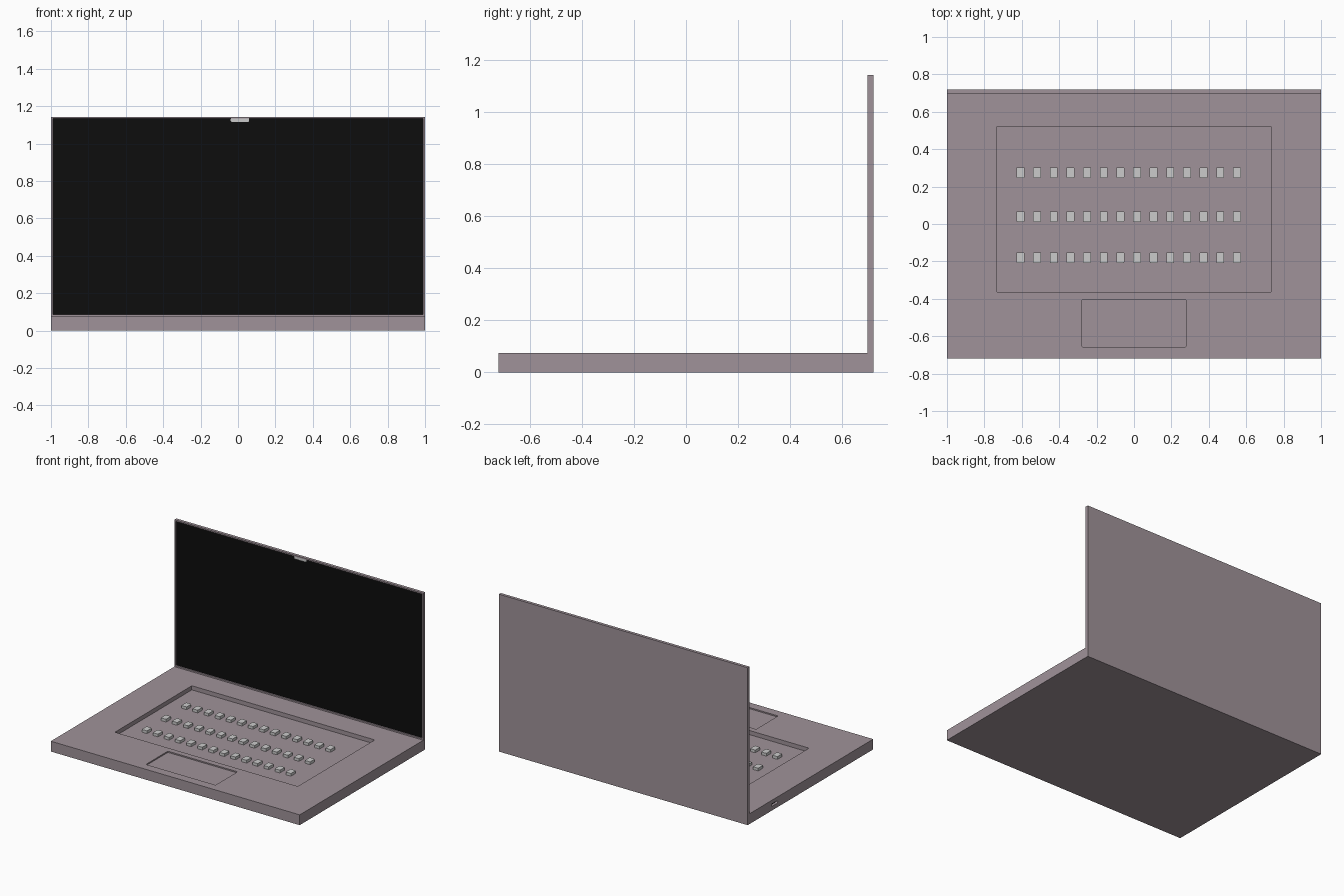
import bpy, bmesh
from mathutils import Vector

if "Cube" in bpy.data.objects:
    bpy.data.objects.remove(bpy.data.objects["Cube"])


def material(name, rgb):
    m = bpy.data.materials.new(name)
    m.diffuse_color = (*rgb, 1)
    m.use_nodes = True
    m.node_tree.nodes["Principled BSDF"].inputs["Base Color"].default_value = m.diffuse_color
    return m


BODY = material("body_metal", (0.35, 0.29, 0.32))
BLACK = material("screen_black", (0.004, 0.004, 0.004))
DARK = material("port_dark", (0.03, 0.03, 0.03))


def box(name, lo, hi, mat=None, round_axis=None, radius=0.0, segments=3):
    """Box between two corners; edges along round_axis may be rounded."""
    lo, hi = Vector(lo), Vector(hi)
    bm = bmesh.new()
    bmesh.ops.create_cube(bm, size=1)
    for v in bm.verts:
        v.co = Vector([(lo[i] + hi[i]) / 2 + v.co[i] * (hi[i] - lo[i]) for i in range(3)])
    if round_axis is not None:
        edges = [e for e in bm.edges
                 if abs((e.verts[0].co - e.verts[1].co).normalized()[round_axis]) > 0.99]
        bmesh.ops.bevel(bm, geom=edges, offset=radius, segments=segments,
                        profile=0.5, affect='EDGES')
    me = bpy.data.meshes.new(name)
    bm.to_mesh(me)
    bm.free()
    ob = bpy.data.objects.new(name, me)
    bpy.context.collection.objects.link(ob)
    if mat:
        me.materials.append(mat)
    return ob


def cut(target, cutter):
    cutter.hide_render = True
    mod = target.modifiers.new("recess", 'BOOLEAN')
    mod.operation = 'DIFFERENCE'
    mod.solver = 'EXACT'
    mod.object = cutter
    bpy.context.view_layer.objects.active = target
    bpy.ops.object.modifier_apply(modifier=mod.name)
    bpy.data.objects.remove(cutter)


BASE_TOP, KEY_FLOOR = 0.075, 0.045

# Base with keyboard well, trackpad well and side port
base = box("base", (-1, -0.72, 0), (1, 0.72, BASE_TOP), BODY)
cut(base, box("keyboard_cutter", (-0.735, -0.363, KEY_FLOOR), (0.735, 0.52, 0.2), BODY, 2, 0.006))
cut(base, box("trackpad_cutter", (-0.28, -0.657, 0.066), (0.28, -0.405, 0.2), BODY, 2, 0.006))
cut(base, box("port_cutter", (-1.1, 0.375, 0.03), (-0.975, 0.445, 0.048), BODY, 0, 0.007))
box("port_contact", (-0.99, 0.39, 0.037), (-0.974, 0.43, 0.041), DARK)

# Lid with a shallow recess holding the display panel
lid = box("lid", (-1, 0.698, BASE_TOP), (1, 0.72, 1.143), BODY)
cut(lid, box("screen_cutter", (-0.99, 0.6, 0.085), (0.99, 0.708, 1.133), BODY))
box("screen", (-0.99, 0.707, 0.085), (0.99, 0.71, 1.133), BLACK)

# Camera notch hanging from the top bezel
box("camera_notch", (-0.04, 0.699, 1.115), (0.06, 0.709, 1.137), None, 1, 0.009)

# Three rows of keys
for r, y in enumerate((0.275, 0.04, -0.18)):
    for c in range(14):
        x = -0.607 + c * 0.089
        box(f"key_{r + 1}_{c + 1}", (x - 0.021, y - 0.028, KEY_FLOOR - 0.002),
            (x + 0.021, y + 0.028, KEY_FLOOR + 0.02), None, 2, 0.004, 2)
